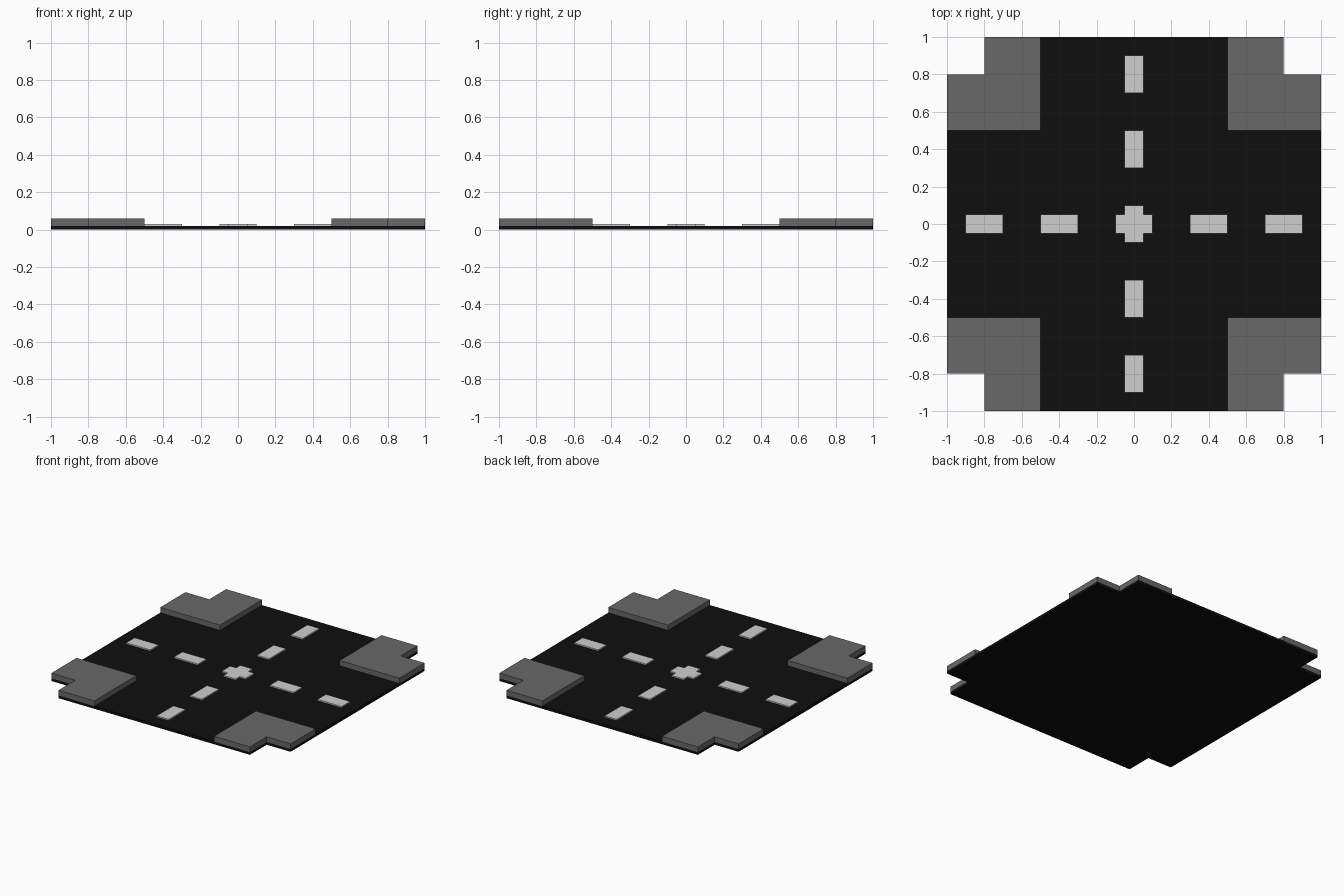
import bpy, bmesh

if "Cube" in bpy.data.objects:
    bpy.data.objects.remove(bpy.data.objects["Cube"])

def material(name, v):
    m = bpy.data.materials.new(name)
    m.diffuse_color = (v, v, v, 1)
    m.use_nodes = True
    m.node_tree.nodes["Principled BSDF"].inputs["Base Color"].default_value = m.diffuse_color
    return m

asphalt = material("black asphalt", 0.0045)
concrete = material("grey concrete", 0.14)
paint = material("pale road paint", 0.62)

def slab(name, outline, z0, z1, mat):
    """Extrude a flat outline from z0 up to z1."""
    bm = bmesh.new()
    face = bm.faces.new([bm.verts.new((x, y, z0)) for x, y in outline])
    top = bmesh.ops.extrude_face_region(bm, geom=[face])["geom"]
    verts = [g for g in top if isinstance(g, bmesh.types.BMVert)]
    bmesh.ops.translate(bm, verts=verts, vec=(0, 0, z1 - z0))
    bmesh.ops.recalc_face_normals(bm, faces=bm.faces)
    me = bpy.data.meshes.new(name)
    bm.to_mesh(me)
    bm.free()
    me.materials.append(mat)
    ob = bpy.data.objects.new(name, me)
    bpy.context.collection.objects.link(ob)
    return ob

def cross(outer, inner):
    """Plus-shaped outline: a square with its four corners notched."""
    pts = []
    for sx, sy in ((1, 1), (-1, 1), (-1, -1), (1, -1)):
        corner = [(outer, inner), (inner, inner), (inner, outer)]
        if sx * sy < 0:
            corner.reverse()
        pts += [(sx * x, sy * y) for x, y in corner]
    return pts

def rect(cx, cy, hx, hy):
    return [(cx - hx, cy - hy), (cx + hx, cy - hy), (cx + hx, cy + hy), (cx - hx, cy + hy)]

ROAD, CURB, PAINT = 0.02, 0.06, 0.0295

# Road surface
slab("road_base", cross(1.0, 0.8), 0, ROAD, asphalt)

# Raised pavement corners
corner = [(0.5, 0.5), (1, 0.5), (1, 0.8), (0.8, 0.8), (0.8, 1), (0.5, 1)]
for sx in (-1, 1):
    for sy in (-1, 1):
        slab("pavement_corner", [(sx * x, sy * y) for x, y in corner], ROAD, CURB, concrete)

# Lane dashes and centre cross
slab("centre_marking", cross(0.1, 0.05), ROAD, PAINT, paint)
for d in (-0.8, -0.4, 0.4, 0.8):
    slab("lane_dash_x", rect(d, 0, 0.1, 0.05), ROAD, PAINT, paint)
    slab("lane_dash_y", rect(0, d, 0.05, 0.1), ROAD, PAINT, paint)
